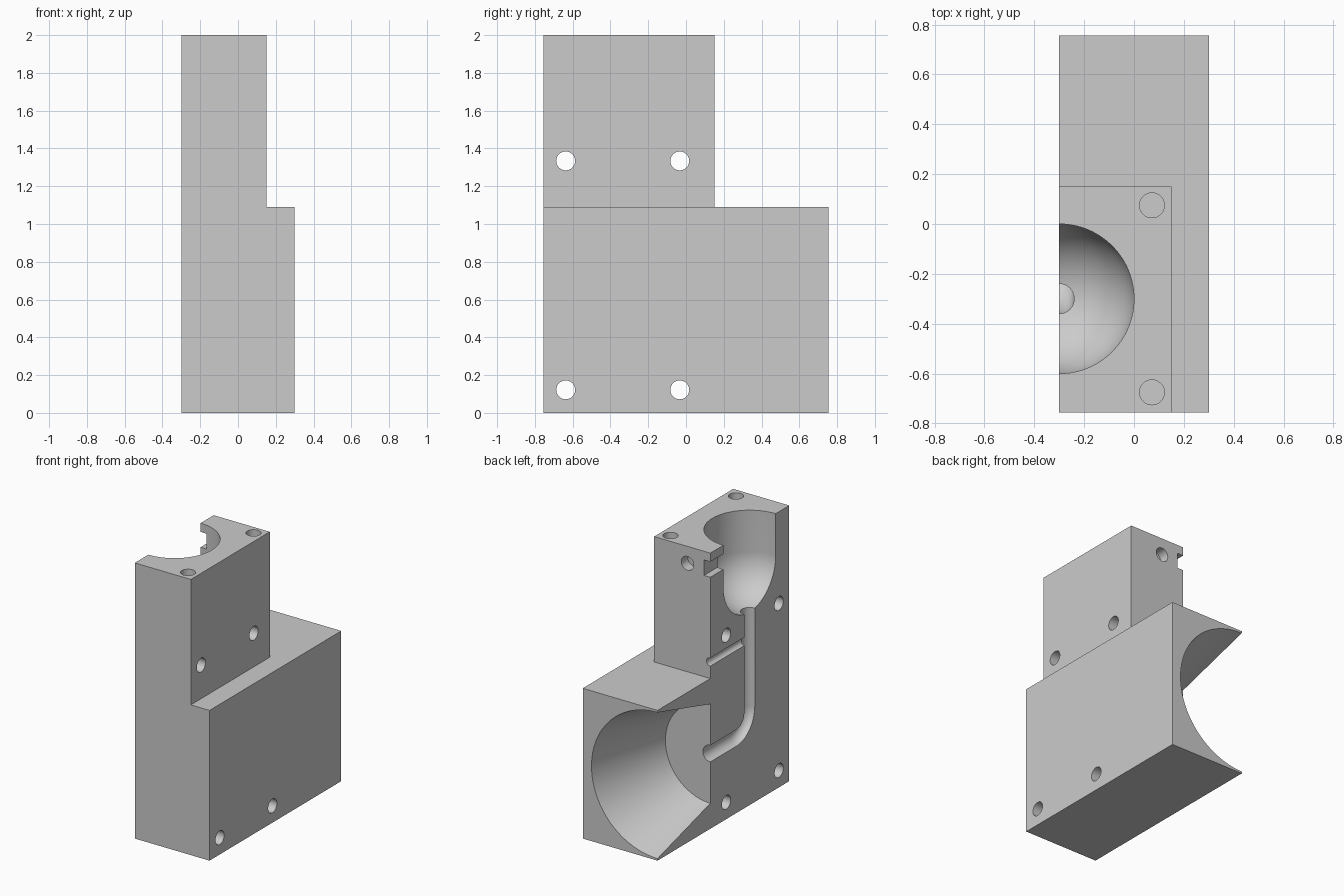
import bpy, bmesh, math
from mathutils import Vector

cube = bpy.data.objects.get("Cube")
if cube:
    bpy.data.objects.remove(cube, do_unlink=True)

X, Y, Z = Vector((1, 0, 0)), Vector((0, 1, 0)), Vector((0, 0, 1))
LEFT, FRONT, BACK = -0.3, -0.755, 0.755
STEP_Y, STEP_X, STEP_Z = 0.15, 0.15, 1.09


def finish(bm, name):
    bmesh.ops.recalc_face_normals(bm, faces=bm.faces)
    mesh = bpy.data.meshes.new(name)
    bm.to_mesh(mesh)
    bm.free()
    obj = bpy.data.objects.new(name, mesh)
    bpy.context.collection.objects.link(obj)
    return obj


def box(name, low, high):
    bm = bmesh.new()
    bmesh.ops.create_cube(bm, size=1)
    for v in bm.verts:
        v.co = [a + (b - a) * (c + 0.5) for a, b, c in zip(low, high, v.co)]
    return finish(bm, name)


def loft(name, rings, sides=32):
    """Closed solid through circles given as (centre, axis, radius)."""
    bm = bmesh.new()
    loops = []
    for centre, axis, radius in rings:
        u = Y if abs(axis.x) > 0.9 else X
        w = axis.cross(u)
        angles = [2 * math.pi * i / sides for i in range(sides)]
        loops.append([bm.verts.new(Vector(centre) + radius * (u * math.cos(a) + w * math.sin(a)))
                      for a in angles])
    for a, b in zip(loops, loops[1:]):
        for i in range(sides):
            j = (i + 1) % sides
            bm.faces.new((a[i], a[j], b[j], b[i]))
    bm.faces.new(loops[0])
    bm.faces.new(loops[-1])
    return finish(bm, name)


def rod(name, start, axis, length, radius):
    start = Vector(start)
    return loft(name, [(start, axis, radius), (start + axis * length, axis, radius)])


# Stepped block
body = box("mould_half", (LEFT, FRONT, 0), (0.3, BACK, 2))
cutters = [
    box("side_step", (STEP_X, -1, STEP_Z), (1, 1, 3)),
    box("back_step", (-1, STEP_Y, STEP_Z), (1, 1, 3)),
]

# Round-bottomed cup in the top
CUP_Y, CUP_R, CUP_Z = -0.3, 0.3, 1.7
cup = [((LEFT, CUP_Y, 2.1), Z, CUP_R)]
for i in range(24):
    a = math.pi / 2 * i / 24
    cup.append(((LEFT, CUP_Y, CUP_Z - CUP_R * math.sin(a)), Z, CUP_R * math.cos(a)))
cutters.append(loft("cup", cup, 96))

# Bent channel from the cup down to the horn
BORE, BEND, AXIS_Z = 0.06, 0.15, 0.545
channel = [((LEFT, CUP_Y, 1.5), -Z, BORE)]
for i in range(17):
    a = math.pi / 2 * i / 16
    centre = (LEFT, CUP_Y + BEND * (1 - math.cos(a)), AXIS_Z + BEND * (1 - math.sin(a)))
    channel.append((centre, Y * math.sin(a) - Z * math.cos(a), BORE))
channel.append(((LEFT, 0.25, AXIS_Z), Y, BORE))
cutters.append(loft("channel", channel))

# Flared horn opening at the back
cutters.append(loft("horn", [((LEFT, STEP_Y, AXIS_Z), Y, 0.36),
                             ((LEFT, BACK, AXIS_Z), Y, 0.53),
                             ((LEFT, BACK + 0.1, AXIS_Z), Y, 0.558)], 96))

# Vent, slot and blind hole at the back of the upper block
cutters.append(rod("vent", (LEFT, CUP_Y, 1.21), Y, 0.6, 0.03))
cutters.append(box("slot", (-0.4, -0.1, 1.825), (-0.25, 0.3, 1.937)))
cutters.append(rod("back_hole", (-0.117, STEP_Y - 0.075, 1.877), Y, 0.2, 0.05))

# Blind holes in the top
for y in (-0.675, 0.075):
    cutters.append(rod("top_hole", (0.072, y, 1.9), Z, 0.2, 0.05))

# Bolt holes through the sides
for y in (-0.637, -0.033):
    for z in (0.122, 1.334):
        cutters.append(rod("bolt_hole", (-0.5, y, z), X, 1, 0.05))

# Carve the block
bpy.context.view_layer.objects.active = body
for cutter in cutters:
    mod = body.modifiers.new(cutter.name, "BOOLEAN")
    mod.operation, mod.solver, mod.object = "DIFFERENCE", "EXACT", cutter
    bpy.ops.object.modifier_apply(modifier=mod.name)
    bpy.data.objects.remove(cutter, do_unlink=True)

# Grey material
grey = bpy.data.materials.new("plain_grey")
grey.use_nodes = True
colour = (0.6, 0.6, 0.6, 1)
grey.diffuse_color = colour
grey.node_tree.nodes["Principled BSDF"].inputs["Base Color"].default_value = colour
body.data.materials.clear()
body.data.materials.append(grey)

bpy.ops.object.select_all(action="DESELECT")
body.select_set(True)
bpy.ops.object.shade_smooth_by_angle(angle=math.radians(30))
